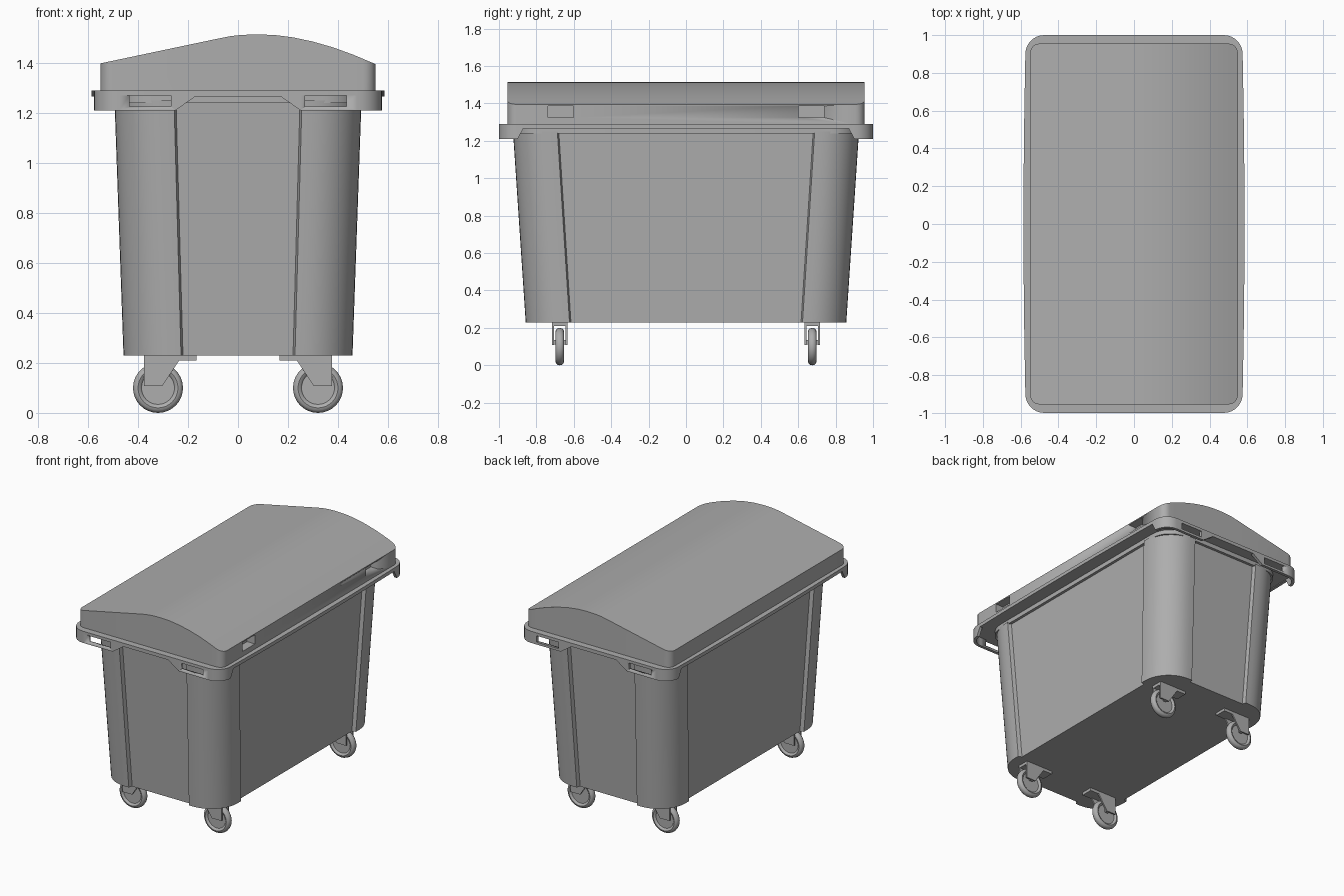
import bpy, bmesh, math
from mathutils import Matrix, Vector

cube = bpy.data.objects.get("Cube")
if cube:
    bpy.data.objects.remove(cube, do_unlink=True)

grey = bpy.data.materials.new("mid grey")
grey.use_nodes = True
COLOUR = (0.42, 0.42, 0.42, 1)
grey.diffuse_color = COLOUR
grey.node_tree.nodes["Principled BSDF"].inputs["Base Color"].default_value = COLOUR


def finish(name, bm, angle=30):
    bmesh.ops.recalc_face_normals(bm, faces=bm.faces)
    mesh = bpy.data.meshes.new(name)
    bm.to_mesh(mesh)
    bm.free()
    mesh.materials.append(grey)
    obj = bpy.data.objects.new(name, mesh)
    bpy.context.collection.objects.link(obj)
    bpy.ops.object.select_all(action="DESELECT")
    obj.select_set(True)
    bpy.context.view_layer.objects.active = obj
    bpy.ops.object.shade_smooth_by_angle(angle=math.radians(angle))
    return obj


def loft(bm, rings, wrap=False):
    """Skin matching closed rings; cap the ends unless the skin wraps round."""
    loops = [[bm.verts.new(p) for p in ring] for ring in rings]
    pairs = list(zip(loops, loops[1:] + loops[:1]))
    for low, high in pairs if wrap else pairs[:-1]:
        for i in range(len(low)):
            bm.faces.new((low[i - 1], low[i], high[i], high[i - 1]))
    if not wrap:
        bm.faces.new(loops[0])
        bm.faces.new(loops[-1])


def add_box(bm, lo, hi):
    lo, hi = Vector(lo), Vector(hi)
    m = Matrix.Translation((lo + hi) / 2) @ Matrix.Diagonal((*(hi - lo), 1))
    bmesh.ops.create_cube(bm, size=1, matrix=m)


def full_outline(quarter):
    """Mirror a quarter outline, running from +x to +y, into a closed loop."""
    half = quarter + [(-x, y) for x, y in reversed(quarter)]
    return half + [(-x, -y) for x, y in half]


def arc(a, b, r, n=8):
    return [(a - r + r * math.cos(t), b - r + r * math.sin(t))
            for t in (math.pi / 2 * i / n for i in range(n + 1))]


def cut(obj, name, boxes):
    bm = bmesh.new()
    for lo, hi in boxes:
        add_box(bm, lo, hi)
    cutter = finish(name, bm)
    cutter.hide_render = True
    cutter.hide_viewport = True
    cutter.display_type = "WIRE"
    mod = obj.modifiers.new("slots", "BOOLEAN")
    mod.operation = "DIFFERENCE"
    mod.solver = "EXACT"
    mod.object = cutter


# Tapered body: rounded corner pillars standing proud of recessed panels
def body_ring(z, a, b, side, end, inset=0.025, r=0.2):
    quarter = [(a - inset, side), (a, side + 0.008)] + arc(a, b, r, 10)
    quarter += [(end + 0.008, b), (end, b - inset)]
    return [(x, y, z) for x, y in full_outline(quarter)]


bm = bmesh.new()
loft(bm, [body_ring(0.23, 0.458, 0.857, 0.615, 0.22),
          body_ring(1.25, 0.494, 0.925, 0.68, 0.248)])
finish("body", bm)

# Collar between body and rim
bm = bmesh.new()
collar = full_outline(arc(0.488, 0.918, 0.15))
loft(bm, [[(x, y, z) for x, y in collar] for z in (1.24, 1.275)])
finish("collar", bm)


# Rim: a gently bowed flange with a hanging skirt at the corners
def rim_outline(t):
    a, b = 0.575 - t, 1 - t
    side = [(a + 0.01 * (1 - y * y / 0.81), y) for y in (0, 0.3, 0.6, 0.87)]
    return full_outline(side + arc(a, b, 0.1 - t) + [(0.25, b), (0.17, b)])


def skirt_bottom(x, y):
    thin = abs(x) < 0.2 or abs(y) < 0.88
    return 1.266 if thin else 1.21


outer, inner = rim_outline(0), rim_outline(0.02)
bm = bmesh.new()
loft(bm, [[(x, y, z) for x, y in outer] for z in (1.27, 1.29)])
finish("rim_flange", bm)

bm = bmesh.new()
loft(bm, [[(x, y, skirt_bottom(x, y)) for x, y in outer],
          [(x, y, 1.28) for x, y in outer],
          [(x, y, 1.28) for x, y in inner],
          [(x, y, skirt_bottom(x, y)) for x, y in inner]], wrap=True)
skirt = finish("rim_skirt", bm)
cut(skirt, "skirt_slot_cutter",
    [((s * 0.35 - 0.083, e * 1 - 0.05, 1.226), (s * 0.35 + 0.083, e * 1 + 0.05, 1.272))
     for s in (-1, 1) for e in (-1, 1)])

# Domed lid: straight slope on one side, curved fall on the other
CROWN = [(-0.55, 1.398), (-0.08, 1.497), (-0.03, 1.507), (0.02, 1.512), (0.08, 1.514),
         (0.15, 1.511), (0.22, 1.502), (0.3, 1.485), (0.38, 1.462), (0.46, 1.433),
         (0.55, 1.395)]


def crown(x):
    for (x0, z0), (x1, z1) in zip(CROWN, CROWN[1:]):
        if x <= x1 + 1e-6:
            return z0 + (z1 - z0) * (x - x0) / (x1 - x0)


LENGTH, ROUND = 0.955, 0.05
corner = arc(0.55, LENGTH, ROUND, 6)
stations = [(-x, y) for x, y in corner]
stations += [(x, LENGTH) for x, z in CROWN[1:-1]] + corner[::-1]
bm = bmesh.new()
loft(bm, [[(x, -w, 1.285), (x, w, 1.285), (x, w, crown(x)), (x, -w, crown(x))]
          for x, w in stations])
lid = finish("lid", bm, 25)
cut(lid, "lid_pocket_cutter",
    [((0.49, s * 0.67 - 0.068, 1.325), (0.6, s * 0.67 + 0.068, 1.387)) for s in (-1, 1)])

# Casters: lathed wheel, fork plates and mounting plate
TYRE = [(0, 0.012), (0.066, 0.012), (0.07, 0.018), (0.08, 0.023), (0.09, 0.02),
        (0.097, 0.012), (0.1, 0)]
FORK = [(0.375, 0.23), (0.375, 0.108), (0.303, 0.108), (0.235, 0.21), (0.235, 0.23)]
for sx, xname in ((1, "left"), (-1, "right")):
    for sy, yname in ((-1, "front"), (1, "back")):
        cx, cy = sx * 0.32, sy * 0.675
        bm = bmesh.new()
        profile = TYRE + [(r, -h) for r, h in TYRE[-2::-1]]
        verts = [bm.verts.new((cx + r, cy + h, 0.1)) for r, h in profile]
        edges = [bm.edges.new(pair) for pair in zip(verts, verts[1:])]
        bmesh.ops.spin(bm, geom=verts + edges, cent=(cx, cy, 0.1), axis=(0, 1, 0),
                       angle=math.tau, steps=32, use_merge=True)
        bmesh.ops.remove_doubles(bm, verts=bm.verts, dist=0.0001)
        finish(f"{yname}_{xname}_wheel", bm, 35)

        bm = bmesh.new()
        for offset in (-0.036, 0.036):
            loft(bm, [[(sx * x, cy + offset + d, z) for x, z in FORK]
                      for d in (-0.005, 0.005)])
        add_box(bm, (min(sx * 0.165, sx * 0.375), cy - 0.041, 0.21),
                (max(sx * 0.165, sx * 0.375), cy + 0.041, 0.232))
        finish(f"{yname}_{xname}_fork", bm)

        bm = bmesh.new()
        add_box(bm, (cx - 0.012, cy - 0.036, 0.112), (cx + 0.012, cy + 0.036, 0.136))
        finish(f"{yname}_{xname}_axle", bm)
